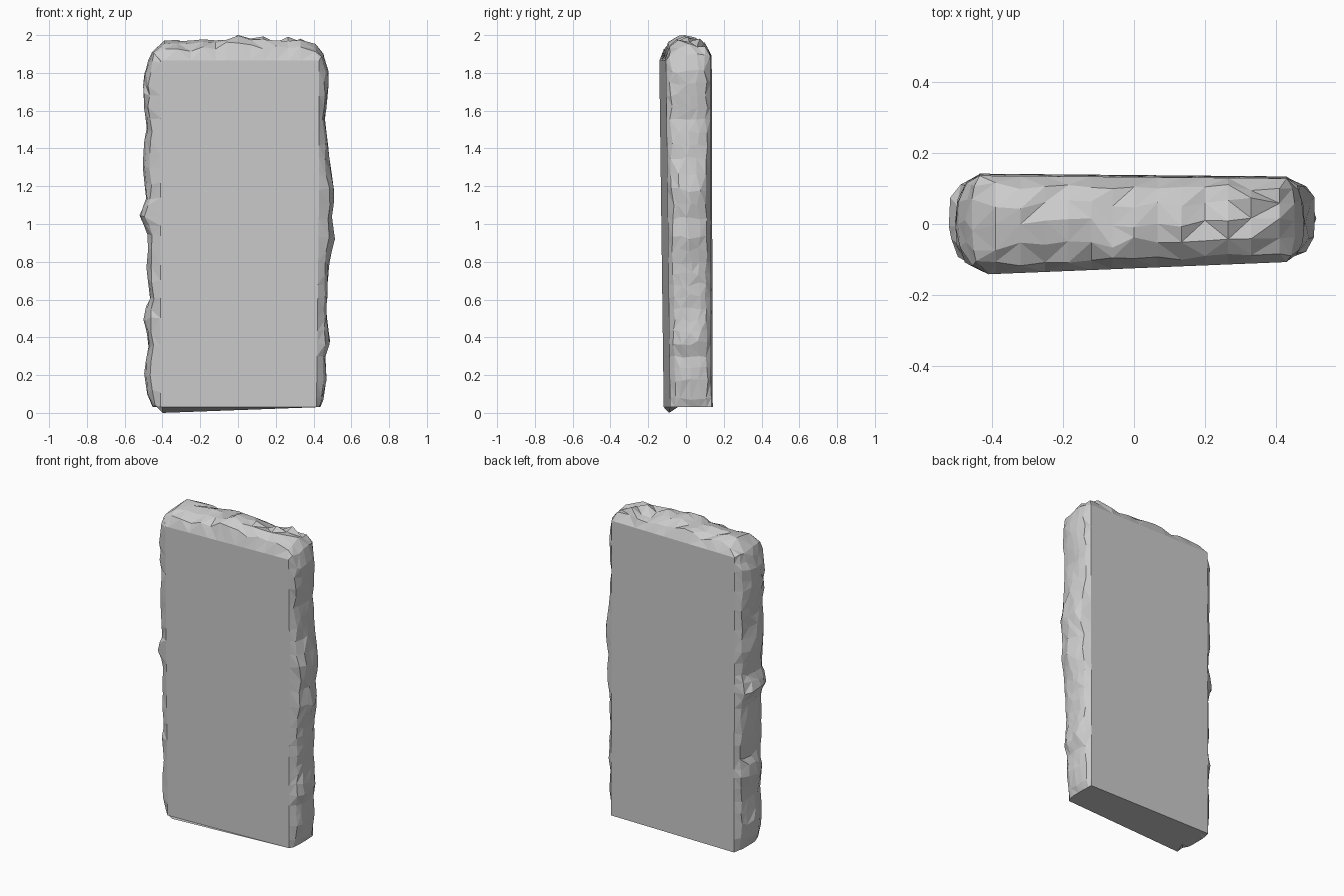
import bpy, bmesh, math, random
from mathutils import Vector

if "Cube" in bpy.data.objects:
    bpy.data.objects.remove(bpy.data.objects["Cube"])

random.seed(11)

# Ragged silhouette seen from the front (x, z), from bottom left over the top to bottom right
outline = [(-.40, .0), (-.455, .03), (-.485, .11), (-.495, .2), (-.48, .35), (-.505, .5),
           (-.47, .61), (-.485, .7), (-.48, .94), (-.53, 1.04), (-.49, 1.14), (-.505, 1.3),
           (-.49, 1.5), (-.505, 1.68), (-.505, 1.8), (-.46, 1.91), (-.39, 1.98),
           (-.25, 1.965), (-.12, 1.98), (0, 2.0), (.2, 1.97), (.33, 1.985), (.41, 1.955),
           (.455, 1.89), (.482, 1.81), (.48, 1.68), (.463, 1.55), (.485, 1.35), (.52, 1.18),
           (.498, 1.03), (.512, .93), (.485, .8), (.48, .68), (.472, .55), (.49, .37),
           (.468, .3), (.472, .17), (.455, .08), (.435, .03)]


def resample(pts, step):
    out = []
    for a, b in zip(pts, pts[1:]):
        a, b = Vector(a), Vector(b)
        n = max(1, round((b - a).length / step))
        out += [a.lerp(b, i / n) for i in range(n)]
    return out + [Vector(pts[-1])]


def front_y(x, z):
    return -.113 + .041 * x - .0128 * (z - .95)


def back_y(x, z):
    return .135 - .009 * x - .003 * (z - .95)


def clamp(p, left, right, top):
    return Vector((min(max(p.x, left), right), min(max(p.y, .03), top)))


bm = bmesh.new()
cache = {}


def vert(x, y, z):
    key = (round(x, 4), round(y, 4), round(z, 4))
    if key not in cache:
        cache[key] = bm.verts.new(key)
    return cache[key]


def face(vs):
    vs = list(dict.fromkeys(vs))
    if len(vs) > 2 and not bm.faces.get(vs):
        bm.faces.new(vs)


# Chipped rim: rounded sections running from the front face to the back face
STEPS = 6
path = resample(outline, .07)
rings = []
for i, p in enumerate(path):
    f = clamp(p, -.41, .415 + .012 * min(p.y, 1.2), 1.865)
    b = clamp(p, -.435, .43, 1.89)
    end = i in (0, len(path) - 1)
    ring = []
    for j in range(STEPS + 1):
        s = j / STEPS
        inner_edge = j in (0, STEPS)
        rough = not (inner_edge or end)
        if rough:
            s += random.uniform(-.045, .045)
        base = f.lerp(b, s)
        bulge = 0 if inner_edge else math.sin(math.pi * s) ** .62
        if rough:
            bulge *= random.uniform(.84, 1.03)
        if i == 0:
            bulge = 1 if j == 1 else 0      # small lump under the front corner
        q = base.lerp(p, bulge)
        if rough:
            q.y += random.uniform(-.012, .012)
        q.y = min(q.y, 2.0)
        if i:
            q.y = max(q.y, .03)
        yf, yb = front_y(f.x, f.y), back_y(b.x, b.y)
        t = .5 - .5 * math.cos(math.pi * s)
        y = yf + (yb - yf) * (.6 * t + .4 * s)
        ring.append(vert(q.x, y, q.y))
    rings.append(ring)

for r0, r1 in zip(rings, rings[1:]):
    for j in range(STEPS):
        a, b, c, d = r0[j], r0[j + 1], r1[j + 1], r1[j]
        if random.random() < .5:
            face([a, b, c])
            face([a, c, d])
        else:
            face([a, b, d])
            face([b, c, d])

# Flat front, back and underside
face([r[0] for r in rings])
face([r[-1] for r in rings])
face(rings[0] + rings[-1][::-1])

bmesh.ops.recalc_face_normals(bm, faces=bm.faces)
mesh = bpy.data.meshes.new("stone_slab")
bm.to_mesh(mesh)
bm.free()
slab = bpy.data.objects.new("stone_slab", mesh)
bpy.context.collection.objects.link(slab)
